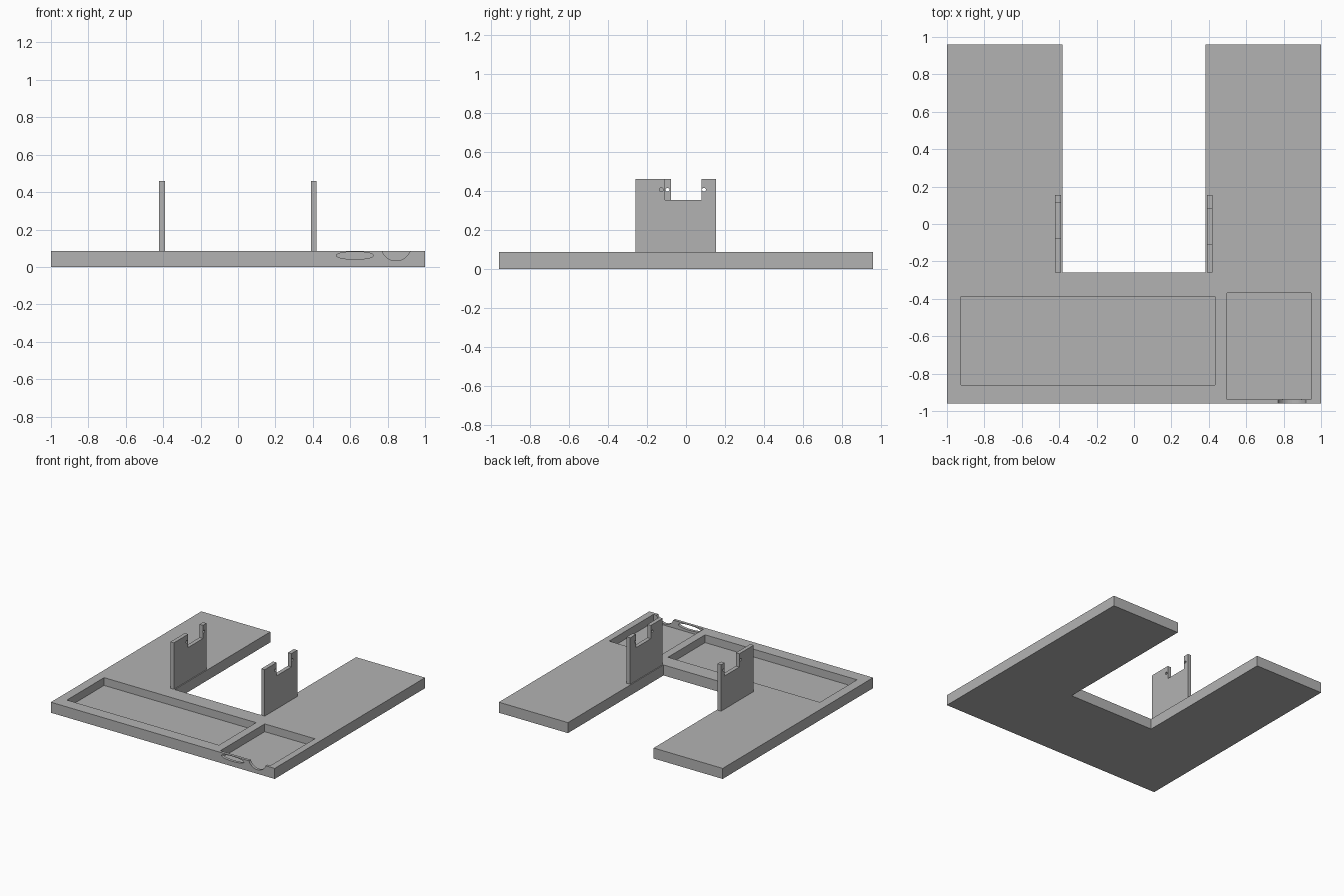
import bpy
import math

cube = bpy.data.objects.get("Cube")
if cube:
    bpy.data.objects.remove(cube, do_unlink=True)

grey = bpy.data.materials.new("plain_grey")
grey.use_nodes = True
colour = (0.45, 0.45, 0.45, 1)
grey.diffuse_color = colour
grey.node_tree.nodes["Principled BSDF"].inputs["Base Color"].default_value = colour


def prism(name, outline, axis, low, high):
    """Extrude a 2D outline along x, y or z."""
    place = {"x": lambda a, b, t: (t, a, b),
             "y": lambda a, b, t: (a, t, b),
             "z": lambda a, b, t: (a, b, t)}[axis]
    n = len(outline)
    verts = [place(a, b, t) for t in (low, high) for a, b in outline]
    faces = [list(range(n))[::-1], list(range(n, 2 * n))]
    faces += [(i, (i + 1) % n, n + (i + 1) % n, n + i) for i in range(n)]
    if axis == "y":
        faces = [list(f)[::-1] for f in faces]
    mesh = bpy.data.meshes.new(name)
    mesh.from_pydata(verts, [], faces)
    mesh.materials.append(grey)
    obj = bpy.data.objects.new(name, mesh)
    bpy.context.collection.objects.link(obj)
    return obj


def rect(a0, a1, b0, b1):
    return [(a0, b0), (a1, b0), (a1, b1), (a0, b1)]


def ellipse(ca, cb, ra, rb, n=48):
    return [(ca + ra * math.cos(math.tau * i / n),
             cb + rb * math.sin(math.tau * i / n)) for i in range(n)]


def cut(obj, cutter):
    """Subtract the cutter, then discard it."""
    mod = obj.modifiers.new("cut", "BOOLEAN")
    mod.operation, mod.solver, mod.object = "DIFFERENCE", "EXACT", cutter
    bpy.context.view_layer.objects.active = obj
    bpy.ops.object.modifier_apply(modifier=mod.name)
    bpy.data.objects.remove(cutter, do_unlink=True)


TOP, FLOOR = 0.085, 0.022
FRONT, BACK, INNER, SLOT = -0.96, 0.96, 0.383, -0.26

# U-shaped base
base = prism("base", [(-1, FRONT), (1, FRONT), (1, BACK), (INNER, BACK), (INNER, SLOT),
                      (-INNER, SLOT), (-INNER, BACK), (-1, BACK)], "z", 0, TOP)

# Long tray and small tray
cut(base, prism("long_tray", rect(-0.925, 0.433, -0.862, -0.388), "z", FLOOR, 0.2))
cut(base, prism("small_tray", rect(0.498, 0.946, -0.937, -0.37), "z", FLOOR, 0.2))

# Openings through the thin front wall of the small tray
cut(base, prism("oval_opening", ellipse(0.625, 0.061, 0.1, 0.02), "y", -1, -0.92))
cut(base, prism("round_notch", ellipse(0.845, 0.113, 0.08, 0.08), "y", -1, -0.92))

# Upright brackets with a notch and two pin holes
for name, x0, n0, n1 in (("left_bracket", 0.39, -0.108, 0.08),
                         ("right_bracket", -0.422, -0.077, 0.111)):
    bracket = prism(name, [(SLOT, TOP), (0.155, TOP), (0.155, 0.46), (n1, 0.46), (n1, 0.353),
                           (n0, 0.353), (n0, 0.46), (SLOT, 0.46)], "x", x0, x0 + 0.031)
    for y in (n0 - 0.018, n1 + 0.012):
        cut(bracket, prism("pin_hole", ellipse(y, 0.405, 0.01, 0.01, 24),
                           "x", x0 - 0.1, x0 + 0.1))
